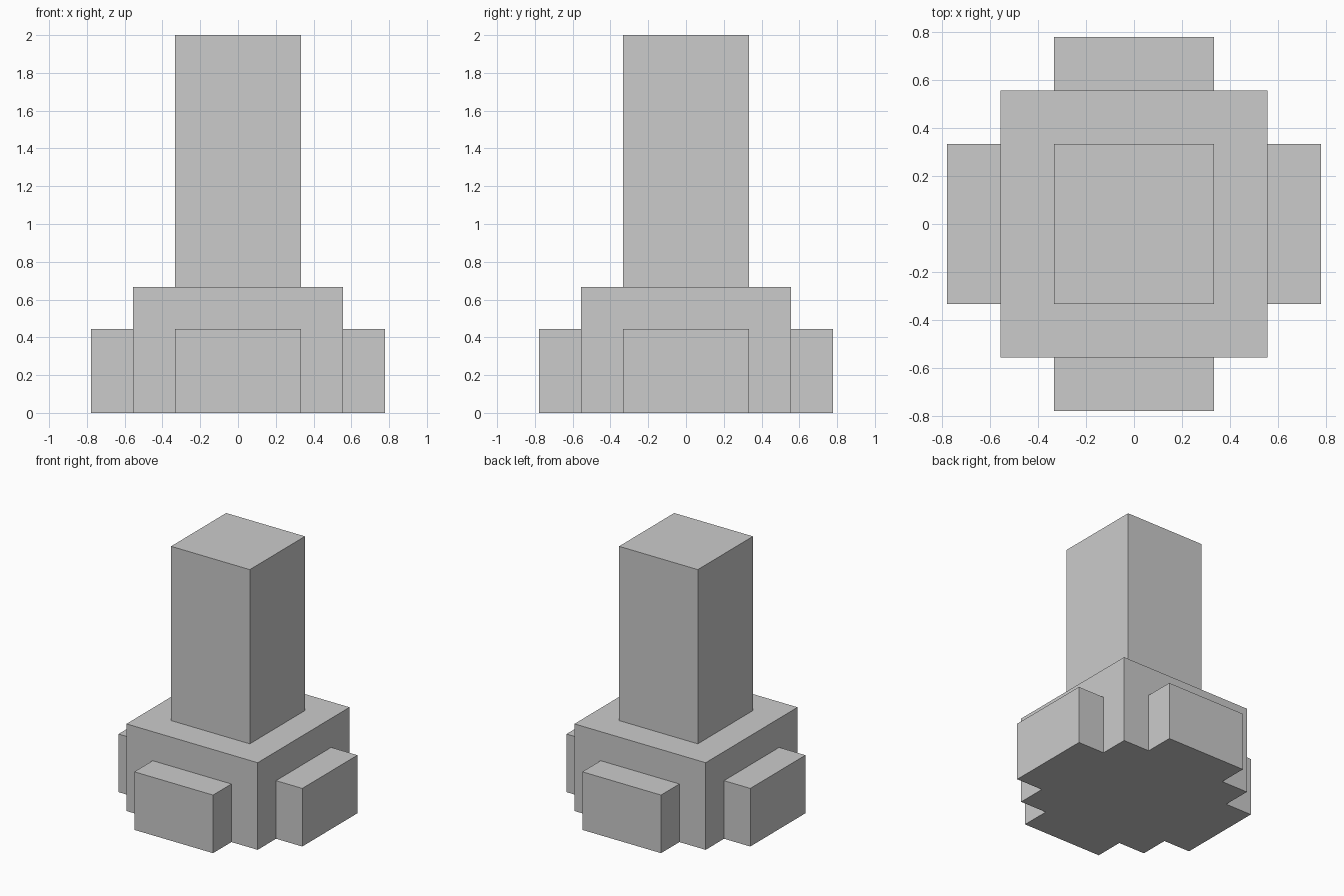
import bpy, bmesh
from mathutils import Vector

if "Cube" in bpy.data.objects:
    bpy.data.objects.remove(bpy.data.objects["Cube"])

U = 2 / 18                      # model module: every size is a multiple of 1/9
X, Y, Z = Vector((1, 0, 0)), Vector((0, 1, 0)), Vector((0, 0, 1))

bm = bmesh.new()

# Plinth block: 10 x 10 x 6 modules
bmesh.ops.create_cube(bm, size=1)
for v in bm.verts:
    v.co = Vector((v.co.x * 10, v.co.y * 10, (v.co.z + 0.5) * 6)) * U

# Score the block where the column and buttresses grow from it
for point, normal in ((3 * X, X), (-3 * X, X), (3 * Y, Y), (-3 * Y, Y), (4 * Z, Z)):
    bmesh.ops.bisect_plane(bm, geom=bm.verts[:] + bm.edges[:] + bm.faces[:],
                           plane_co=point * U, plane_no=normal)


def grow(center, direction, length):
    """Extrude the face centred at the given point."""
    face = min(bm.faces, key=lambda f: (f.calc_center_median() - center * U).length)
    result = bmesh.ops.extrude_face_region(bm, geom=[face])["geom"]
    moved = [g for g in result if isinstance(g, bmesh.types.BMVert)]
    bmesh.ops.translate(bm, verts=moved, vec=direction * length * U)
    if face.is_valid:
        bmesh.ops.delete(bm, geom=[face], context='FACES_ONLY')


# Column on top, one low buttress on each side
grow(6 * Z, Z, 12)
for d in (X, -X, Y, -Y):
    grow(5 * d + 2 * Z, d, 2)

# Merge flat faces and finish the shell
bmesh.ops.dissolve_limit(bm, angle_limit=0.01, verts=bm.verts[:], edges=bm.edges[:])
bmesh.ops.recalc_face_normals(bm, faces=bm.faces[:])

mesh = bpy.data.meshes.new("pedestal_column")
bm.to_mesh(mesh)
bm.free()
bpy.context.collection.objects.link(bpy.data.objects.new("pedestal_column", mesh))
